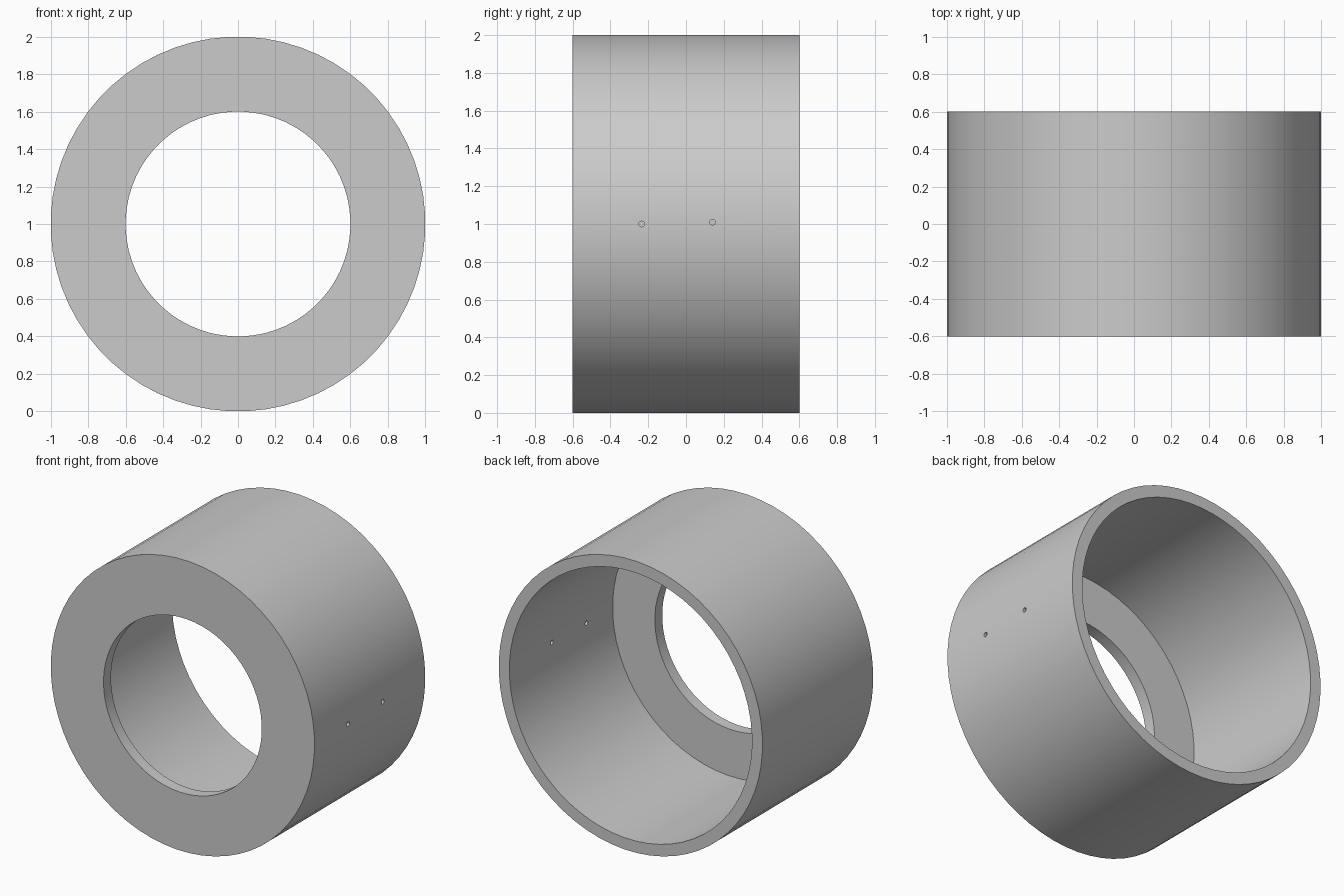
import bpy, bmesh, math
from mathutils import Matrix

SEGMENTS = 64
cube = bpy.data.objects.get("Cube")
if cube:
    bpy.data.objects.remove(cube, do_unlink=True)

grey = bpy.data.materials.new("plain grey")
grey.use_nodes = True
colour = (0.6, 0.6, 0.6, 1)
grey.diffuse_color = colour
grey.node_tree.nodes["Principled BSDF"].inputs["Base Color"].default_value = colour


def make_object(name, bm):
    bmesh.ops.recalc_face_normals(bm, faces=bm.faces)
    mesh = bpy.data.meshes.new(name)
    bm.to_mesh(mesh)
    bm.free()
    obj = bpy.data.objects.new(name, mesh)
    bpy.context.collection.objects.link(obj)
    mesh.materials.append(grey)
    return obj


# Cup profile (radius, y): front flange with a wide bore, thin wall, open back
profile = [(0.6, -0.6), (1, -0.6), (1, 0.6), (0.92, 0.6), (0.92, -0.52), (0.6, -0.52)]
flat = 1 / math.cos(math.pi / SEGMENTS)
bm = bmesh.new()
rings = []
for i in range(SEGMENTS):
    a = (i + 0.5) * math.tau / SEGMENTS
    rings.append([bm.verts.new((r * flat * math.cos(a), y, 1 + r * flat * math.sin(a)))
                  for r, y in profile])
for i, ring in enumerate(rings):
    after = rings[(i + 1) % SEGMENTS]
    for j in range(len(profile)):
        k = (j + 1) % len(profile)
        bm.faces.new((ring[j], ring[k], after[k], after[j]))
housing = make_object("ring_housing", bm)

# Two small pin holes through the side wall
for y, z in ((-0.235, 1.0), (0.14, 1.01)):
    bm = bmesh.new()
    bmesh.ops.create_cone(bm, cap_ends=True, segments=24, radius1=0.015, radius2=0.015, depth=0.3,
                          matrix=Matrix.Translation((0.96, y, z)) @ Matrix.Rotation(math.pi / 2, 4, 'Y'))
    cutter = make_object("pin_hole_cutter", bm)
    cutter.hide_render = True
    bpy.context.view_layer.objects.active = housing
    cut = housing.modifiers.new("pin_hole", 'BOOLEAN')
    cut.operation = 'DIFFERENCE'
    cut.solver = 'EXACT'
    cut.object = cutter
    bpy.ops.object.modifier_apply(modifier=cut.name)
    bpy.data.objects.remove(cutter, do_unlink=True)

# Smooth round walls with crisp rims
bpy.ops.object.select_all(action='DESELECT')
housing.select_set(True)
bpy.context.view_layer.objects.active = housing
bpy.ops.object.shade_smooth_by_angle(angle=math.radians(30))
